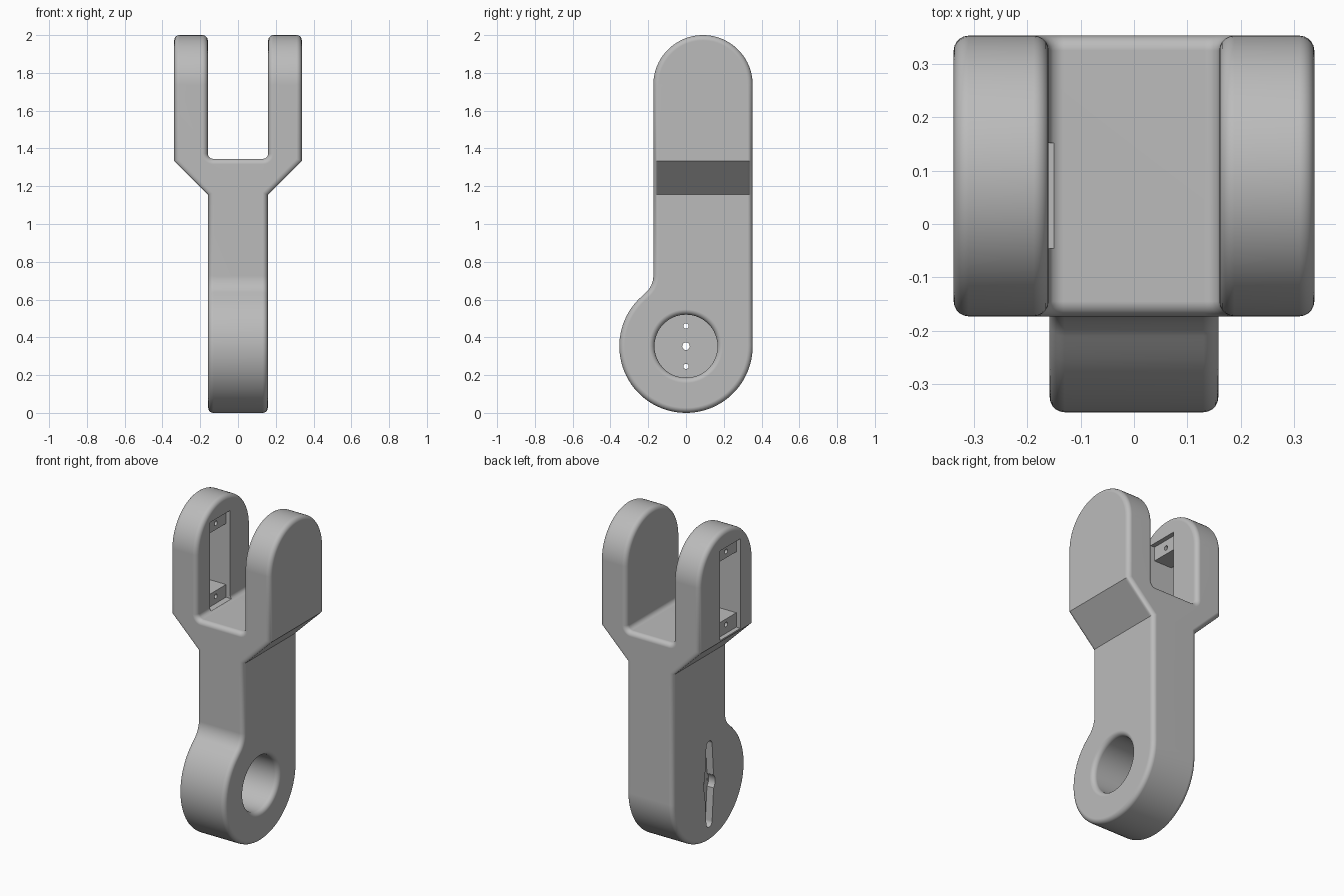
import bpy, bmesh
from math import sin, cos, pi, radians, atan2

cube = bpy.data.objects.get("Cube")
if cube:
    bpy.data.objects.remove(cube, do_unlink=True)

grey = bpy.data.materials.new("light grey plastic")
grey.use_nodes = True
grey.diffuse_color = (0.5, 0.5, 0.5, 1)
grey.node_tree.nodes["Principled BSDF"].inputs["Base Color"].default_value = (0.5, 0.5, 0.5, 1)


def add_object(name, bm):
    bmesh.ops.recalc_face_normals(bm, faces=bm.faces)
    mesh = bpy.data.meshes.new(name)
    bm.to_mesh(mesh)
    bm.free()
    mesh.materials.append(grey)
    obj = bpy.data.objects.new(name, mesh)
    bpy.context.collection.objects.link(obj)
    return obj


def arc(u, v, r, start, end, n=24):
    angles = [start + (end - start) * i / n for i in range(n + 1)]
    return [(u + r * cos(a), v + r * sin(a)) for a in angles]


def circle(u, v, r, n=48):
    return arc(u, v, r, 0, 2 * pi, n)[:-1]


def prism(name, outline, lo, hi, along_x=True):
    """Extrude a (y, z) outline along x, or an (x, z) outline along y."""
    bm = bmesh.new()
    face = bm.faces.new([bm.verts.new((lo, u, v) if along_x else (u, lo, v)) for u, v in outline])
    step = (hi - lo, 0, 0) if along_x else (0, hi - lo, 0)
    out = bmesh.ops.extrude_face_region(bm, geom=[face], use_keep_orig=True)
    moved = [g for g in out["geom"] if isinstance(g, bmesh.types.BMVert)]
    bmesh.ops.translate(bm, vec=step, verts=moved)
    return add_object(name, bm)


def box(name, y0, y1, z0, z1, lo, hi):
    return prism(name, [(y0, z0), (y1, z0), (y1, z1), (y0, z1)], lo, hi)


def boolean(obj, cutter, operation="DIFFERENCE"):
    cutter.hide_render = True
    mod = obj.modifiers.new(cutter.name, "BOOLEAN")
    mod.operation, mod.object, mod.solver = operation, cutter, "EXACT"


# Main dimensions
PIVOT_Z, PIVOT_R = 0.353, 0.353
BACK, FRONT = 0.353, -0.173
TOP_R = (BACK - FRONT) / 2
TOP_Y, TOP_Z = (BACK + FRONT) / 2, 2 - TOP_R
ROUND = 0.028

# Side outline: round pivot end, straight back, arched top, blended front step
blend_r, blend_z = 0.117, 0.725
blend_y = FRONT - blend_r
tangent = atan2(blend_z - PIVOT_Z, blend_y)
side = arc(TOP_Y, TOP_Z, TOP_R, 0, pi, 40)
side += arc(blend_y, blend_z, blend_r, 0, tangent - pi, 10)
side += arc(0, PIVOT_Z, PIVOT_R, tangent, 2 * pi, 56)[1:]
bracket = prism("fork_bracket", side, -0.6, 0.6)

# Front outline: narrow shank flaring into a two-armed fork
half = [(0.158, -0.2), (0.158, 1.155), (0.338, 1.333), (0.338, 2.2), (0.16, 2.2)]
half += arc(0.16 - ROUND, 1.345 + ROUND, ROUND, 0, -pi / 2, 6)
front = half + [(-x, z) for x, z in reversed(half)]
cutters = [prism("fork_outline", front, -0.8, 0.8, along_x=False)]
boolean(bracket, cutters[0], "INTERSECT")

# Rounded outer edges
bevel = bracket.modifiers.new("rounded_edges", "BEVEL")
bevel.width, bevel.segments = ROUND, 5
bevel.limit_method, bevel.angle_limit = "ANGLE", radians(55)
bevel.use_clamp_overlap = False

# Pivot socket with a flared rim, turned around the x axis
bm = bmesh.new()
rim = [(0.158 + ROUND - ROUND * cos(a), 0) for a in (0,)]
section = [(-0.09, 0), (-0.09, 0.167)]
section += [(0.158 - ROUND + ROUND * sin(i * pi / 12), 0.167 + ROUND - ROUND * cos(i * pi / 12))
            for i in range(7)]
section += [(0.25, 0.167 + ROUND), (0.25, 0)]
verts = [bm.verts.new((x, 0, PIVOT_Z + r)) for x, r in section]
edges = [bm.edges.new(pair) for pair in zip(verts, verts[1:])]
bmesh.ops.spin(bm, geom=verts + edges, cent=(0, 0, PIVOT_Z), axis=(1, 0, 0),
               angle=2 * pi, steps=64)
bmesh.ops.remove_doubles(bm, verts=bm.verts, dist=0.0001)
cutters.append(add_object("pivot_socket", bm))

# Double-ended tapered slot and its hub on the opposite face
reach, tip = 0.237, 0.028
slot = arc(0, PIVOT_Z + reach, tip, 0, pi, 12) + [(-0.045, PIVOT_Z)]
slot += arc(0, PIVOT_Z - reach, tip, pi, 2 * pi, 12) + [(0.045, PIVOT_Z)]
cutters.append(prism("horn_slot", slot, -0.3, -0.113))
cutters.append(prism("horn_hub", circle(0, PIVOT_Z, 0.058), -0.3, -0.1135))

# Screw holes through the web between socket and slot
for offset, r in ((-0.107, 0.014), (0, 0.02), (0.107, 0.014)):
    cutters.append(prism("web_hole", circle(0, PIVOT_Z + offset, r, 20), -0.14, -0.05))

# Rectangular window in one arm, with recessed ledges on both faces
y0, y1 = -0.046, 0.152
cutters.append(box("window", y0, y1, 1.43, 1.805, -0.5, 0))
cutters.append(box("outer_recess", y0, y1, 1.342, 1.893, -0.5, -0.31))
cutters.append(box("inner_recess", y0, y1, 1.352, 1.893, -0.188, -0.05))
for z in (1.395, 1.845):
    cutters.append(prism("ledge_hole", circle((y0 + y1) / 2, z, 0.014, 20), -0.4, -0.1))

for cutter in cutters[1:]:
    boolean(bracket, cutter)

# Bake the shape, then smooth the curved surfaces only
bpy.ops.object.select_all(action="DESELECT")
bpy.context.view_layer.objects.active = bracket
bracket.select_set(True)
bpy.ops.object.convert(target="MESH")
for cutter in cutters:
    bpy.data.objects.remove(cutter, do_unlink=True)
bpy.ops.object.shade_smooth_by_angle(angle=radians(32))
normals = bracket.modifiers.new("even_shading", "WEIGHTED_NORMAL")
normals.keep_sharp = True
